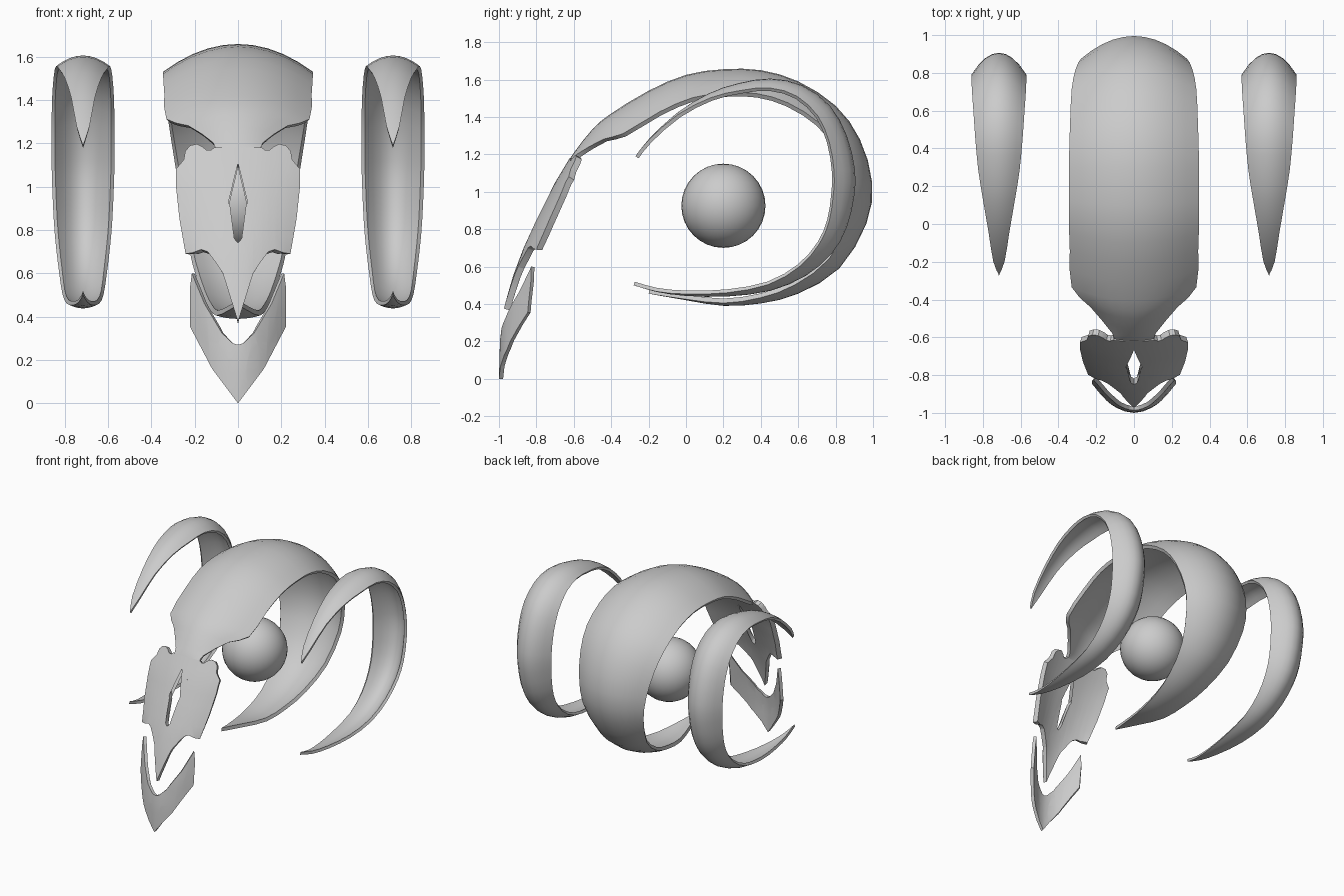
import bpy, bmesh, math
from mathutils import Vector

if "Cube" in bpy.data.objects:
    bpy.data.objects.remove(bpy.data.objects["Cube"])

grey = bpy.data.materials.new("light_grey")
grey.diffuse_color = (0.6, 0.6, 0.6, 1)
grey.use_nodes = True
grey.node_tree.nodes["Principled BSDF"].inputs["Base Color"].default_value = grey.diffuse_color


def finish(name, bm, thickness=0.0, mirror=False):
    """Turn a bmesh into a named, thickened, smooth shaded object."""
    mesh = bpy.data.meshes.new(name)
    bm.to_mesh(mesh)
    bm.free()
    ob = bpy.data.objects.new(name, mesh)
    bpy.context.collection.objects.link(ob)
    mesh.materials.append(grey)
    bpy.ops.object.select_all(action='DESELECT')
    ob.select_set(True)
    bpy.context.view_layer.objects.active = ob
    if mirror:
        ob.modifiers.new("mirror", 'MIRROR').merge_threshold = 0.0005
        bpy.ops.object.modifier_apply(modifier="mirror")
    if thickness:
        mod = ob.modifiers.new("thickness", 'SOLIDIFY')
        mod.thickness = thickness
        mod.offset = -1
        bpy.ops.object.modifier_apply(modifier="thickness")
    bpy.ops.object.shade_smooth_by_angle(angle=math.radians(35))
    return ob


def smooth_rows(rows):
    """Insert one Catmull-Rom row between each pair of rows."""
    out = []
    for i in range(len(rows) - 1):
        a, b = Vector(rows[i]), Vector(rows[i + 1])
        p = Vector(rows[max(i - 1, 0)])
        n = Vector(rows[min(i + 2, len(rows) - 1)])
        out += [a, (9 * (a + b) - p - n) / 16]
    return out + [Vector(rows[-1])]


def arched_band(rows, columns, x0=0.0):
    """Sweep an arched strip; rows hold y, z, half width, edge drop."""
    rows = smooth_rows(rows)
    bm = bmesh.new()
    grid = []
    for i, r in enumerate(rows):
        a, b = rows[max(i - 1, 0)], rows[min(i + 1, len(rows) - 1)]
        t = Vector((b[0] - a[0], b[1] - a[1])).normalized()
        line = []
        for j in range(columns + 1):
            u = 2 * j / columns - 1
            d = max(r[3], 0) * u * u
            line.append(bm.verts.new((x0 + max(r[2], 0) * u,
                                      r[0] + t.y * d, r[1] - t.x * d)))
        grid.append(line)
    for g, h in zip(grid, grid[1:]):
        for j in range(columns):
            bm.faces.new((g[j], g[j + 1], h[j + 1], h[j]))
    bmesh.ops.remove_doubles(bm, verts=bm.verts[:], dist=0.0005)
    return bm


def lerp(table, z):
    """Interpolate (z, y centre, bulge) rows, z descending."""
    for a, b in zip(table, table[1:]):
        if z >= b[0]:
            break
    f = (z - a[0]) / (b[0] - a[0])
    return a[1] + f * (b[1] - a[1]), a[2] + f * (b[2] - a[2])


# front curve shared by the face plate and chin: z, centre y, bulge
FRONT = [(1.2, -0.61, 0.6), (1.05, -0.70, 0.68), (0.85, -0.80, 0.95),
         (0.7, -0.868, 1.2), (0.55, -0.925, 2.0), (0.38, -0.973, 2.6),
         (0.2, -0.995, 2.8), (0.0, -1.0, 2.8)]


def curved_plate(name, outline, thickness):
    """Cut a half outline into a grid, bend it on the front curve, mirror it."""
    bm = bmesh.new()
    bm.faces.new([bm.verts.new((x, 0, z)) for x, z in outline])
    bmesh.ops.triangulate(bm, faces=bm.faces[:])
    cuts = [((i * 0.045, 0, 0), (1, 0, 0)) for i in range(1, 7)]
    cuts += [((0, 0, i * 0.07), (0, 0, 1)) for i in range(1, 18)]
    for co, no in cuts:
        bmesh.ops.bisect_plane(bm, geom=bm.verts[:] + bm.edges[:] + bm.faces[:],
                               plane_co=co, plane_no=no, dist=0.0001)
    bm.normal_update()
    for f in bm.faces:
        if f.normal.y > 0:
            f.normal_flip()
    for v in bm.verts:
        y, k = lerp(FRONT, v.co.z)
        v.co.y = y + k * v.co.x ** 2
    return finish(name, bm, thickness, mirror=True)


# core ball
bm = bmesh.new()
bmesh.ops.create_uvsphere(bm, u_segments=32, v_segments=16, radius=0.225)
bmesh.ops.translate(bm, verts=bm.verts[:], vec=(0, 0.2, 0.925))
finish("core_ball", bm)

# main shell, from the brow over the back to the lower tip
shell = [(-0.622, 1.172, 0.11, 0.01), (-0.595, 1.215, 0.115, 0.02),
         (-0.5, 1.335, 0.23, 0.08), (-0.405, 1.415, 0.33, 0.125),
         (-0.2, 1.54, 0.34, 0.127), (0.0, 1.625, 0.345, 0.127),
         (0.2, 1.655, 0.345, 0.127), (0.4, 1.65, 0.343, 0.127),
         (0.6, 1.59, 0.338, 0.127), (0.8, 1.46, 0.33, 0.127),
         (0.93, 1.28, 0.31, 0.125), (0.995, 1.05, 0.28, 0.12),
         (0.965, 0.83, 0.255, 0.10), (0.82, 0.59, 0.21, 0.075),
         (0.6, 0.455, 0.165, 0.05), (0.4, 0.403, 0.13, 0.03),
         (0.2, 0.39, 0.10, 0.015), (0.0, 0.42, 0.05, 0.005),
         (-0.2, 0.455, 0, 0)]
finish("main_shell", arched_band(shell, 10), 0.025)

# side crescents
crescent = [(-0.27, 1.19, 0, 0), (-0.2, 1.28, 0.03, 0.002),
            (-0.05, 1.42, 0.055, 0.01), (0.12, 1.525, 0.085, 0.025),
            (0.28, 1.58, 0.11, 0.04), (0.45, 1.605, 0.125, 0.05),
            (0.62, 1.57, 0.135, 0.065), (0.77, 1.46, 0.143, 0.085),
            (0.86, 1.3, 0.145, 0.1), (0.903, 1.12, 0.145, 0.112),
            (0.9, 0.98, 0.142, 0.112), (0.86, 0.81, 0.135, 0.1),
            (0.78, 0.67, 0.125, 0.085), (0.64, 0.55, 0.11, 0.06),
            (0.45, 0.47, 0.095, 0.035), (0.22, 0.44, 0.075, 0.02),
            (0.0, 0.443, 0.045, 0.01), (-0.16, 0.465, 0.02, 0.002),
            (-0.28, 0.5, 0, 0)]
finish("side_crescents", arched_band(crescent, 8, 0.715), 0.02, mirror=True)

# face plate with keyhole opening
face = [(0, 1.18), (0.11, 1.18), (0.125, 1.168), (0.145, 1.168),
        (0.165, 1.185), (0.19, 1.197), (0.22, 1.19), (0.243, 1.165),
        (0.25, 1.125), (0.287, 1.08), (0.285, 0.99), (0.27, 0.85),
        (0.242, 0.69), (0.21, 0.695), (0.17, 0.71), (0.14, 0.7),
        (0.11, 0.66), (0.07, 0.6), (0.04, 0.51), (0, 0.375),
        (0, 0.74), (0.017, 0.76), (0.03, 0.8), (0.037, 0.915),
        (0.06, 0.955), (0.071, 1.0), (0.068, 1.04), (0.053, 1.075),
        (0.03, 1.098), (0, 1.107)]
curved_plate("face_plate", face, 0.035)

# pointed chin plate
chin = [(0, 0.27), (0.025, 0.278), (0.075, 0.325), (0.155, 0.46),
        (0.213, 0.6), (0.222, 0.53), (0.222, 0.355), (0.12, 0.16), (0, 0)]
curved_plate("chin_plate", chin, 0.022)
